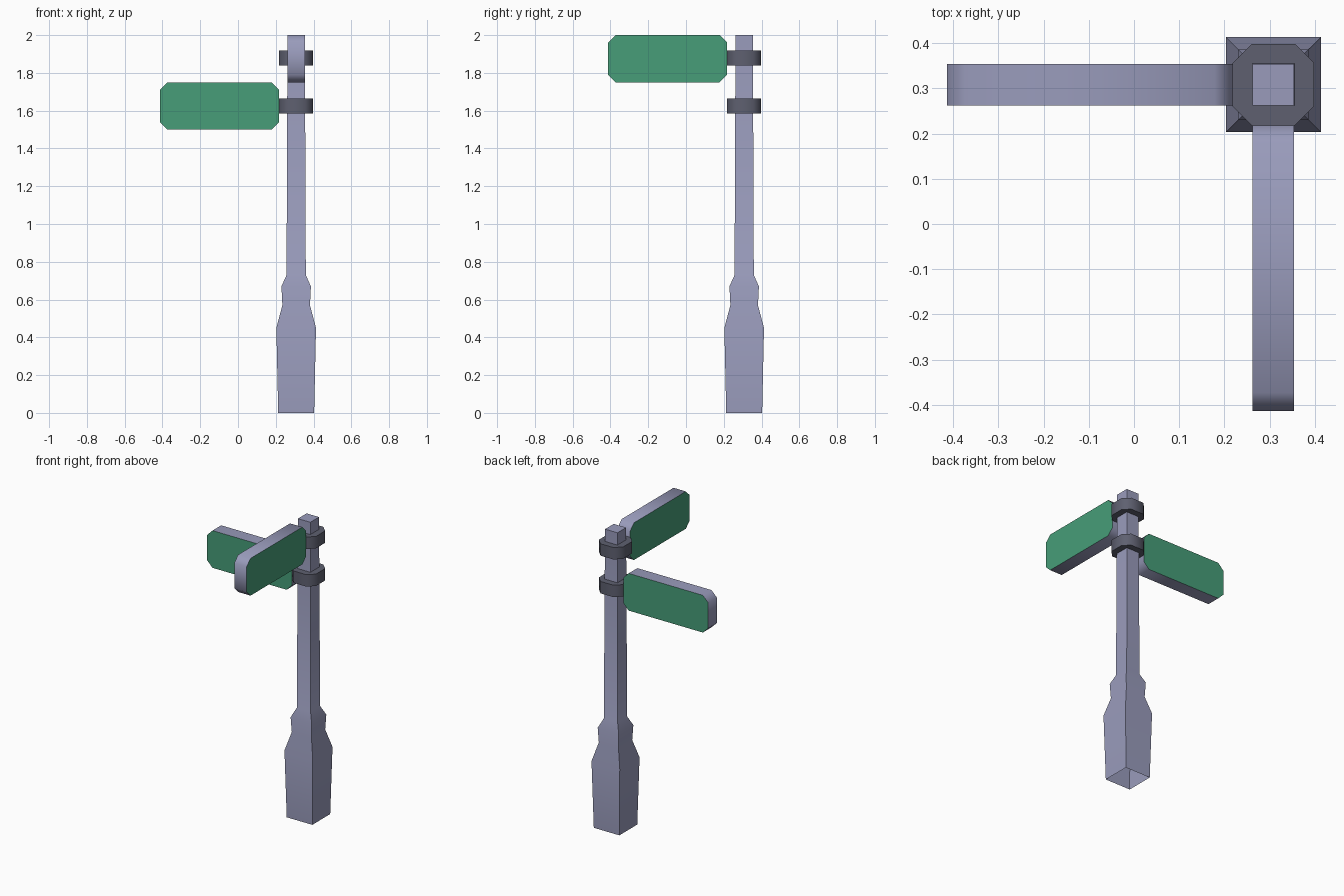
import bpy, bmesh, math

if "Cube" in bpy.data.objects:
    bpy.data.objects.remove(bpy.data.objects["Cube"])

C = 0.308  # post axis in x and y


def material(name, rgb):
    m = bpy.data.materials.new(name)
    m.diffuse_color = (*rgb, 1)
    m.use_nodes = True
    m.node_tree.nodes["Principled BSDF"].inputs["Base Color"].default_value = m.diffuse_color
    return m


STEEL = material("lavender_grey", (0.32, 0.33, 0.50))
DARK = material("dark_grey", (0.112, 0.117, 0.162))
GREEN = material("sign_green", (0.063, 0.34, 0.19))


def finish(bm, name, mats):
    bmesh.ops.recalc_face_normals(bm, faces=bm.faces[:])
    me = bpy.data.meshes.new(name)
    bm.to_mesh(me)
    bm.free()
    ob = bpy.data.objects.new(name, me)
    bpy.context.collection.objects.link(ob)
    for m in mats:
        me.materials.append(m)
    bpy.ops.object.select_all(action='DESELECT')
    ob.select_set(True)
    bpy.context.view_layer.objects.active = ob
    bpy.ops.object.shade_smooth_by_angle(angle=math.radians(50))
    return ob


def loft(bm, rings, cap_start=True, cap_end=True):
    loops = [[bm.verts.new(p) for p in r] for r in rings]
    n = len(loops[0])
    for a, b in zip(loops, loops[1:]):
        for i in range(n):
            j = (i + 1) % n
            bm.faces.new((a[i], a[j], b[j], b[i]))
    if cap_start:
        bm.faces.new(loops[0][::-1])
    if cap_end:
        bm.faces.new(loops[-1])


def chamfered_rect(u0, u1, v0, v1, c):
    return [(u0 + c, v0), (u1 - c, v0), (u1, v0 + c), (u1, v1 - c),
            (u1 - c, v1), (u0 + c, v1), (u0, v1 - c), (u0, v0 + c)]


# Square post with stepped base, open underneath
profile = [(0, 0.095), (0.45, 0.105), (0.57, 0.073), (0.67, 0.078),
           (0.73, 0.051), (2.0, 0.046)]
bm = bmesh.new()
loft(bm, [[(C + sx * h, C + sy * h, z)
           for sx, sy in ((-1, -1), (1, -1), (1, 1), (-1, 1))]
          for z, h in profile], cap_start=False)
finish(bm, "post", [STEEL])

# Eight-sided collars that hold the signs
for name, z in (("lower_collar", 1.585), ("upper_collar", 1.838)):
    bm = bmesh.new()
    outline = chamfered_rect(C - 0.09, C + 0.09, C - 0.09, C + 0.09, 0.042)
    loft(bm, [[(x, y, h) for x, y in outline] for h in (z, z + 0.08)])
    finish(bm, name, [DARK])


# Sign blades: grey rim, green on both broad sides
def sign(name, z, along_y):
    bm = bmesh.new()
    outline = chamfered_rect(-0.413, C - 0.09, z, z + 0.25, 0.04)
    rings = [[(t, u, v) if along_y else (u, t, v) for u, v in outline]
             for t in (C - 0.046, C + 0.046)]
    loft(bm, rings)
    bm.normal_update()
    for f in bm.faces:
        f.material_index = int(abs(f.normal[0 if along_y else 1]) > 0.9)
    finish(bm, name, [STEEL, GREEN])


sign("lower_sign", 1.5, False)
sign("upper_sign", 1.75, True)
